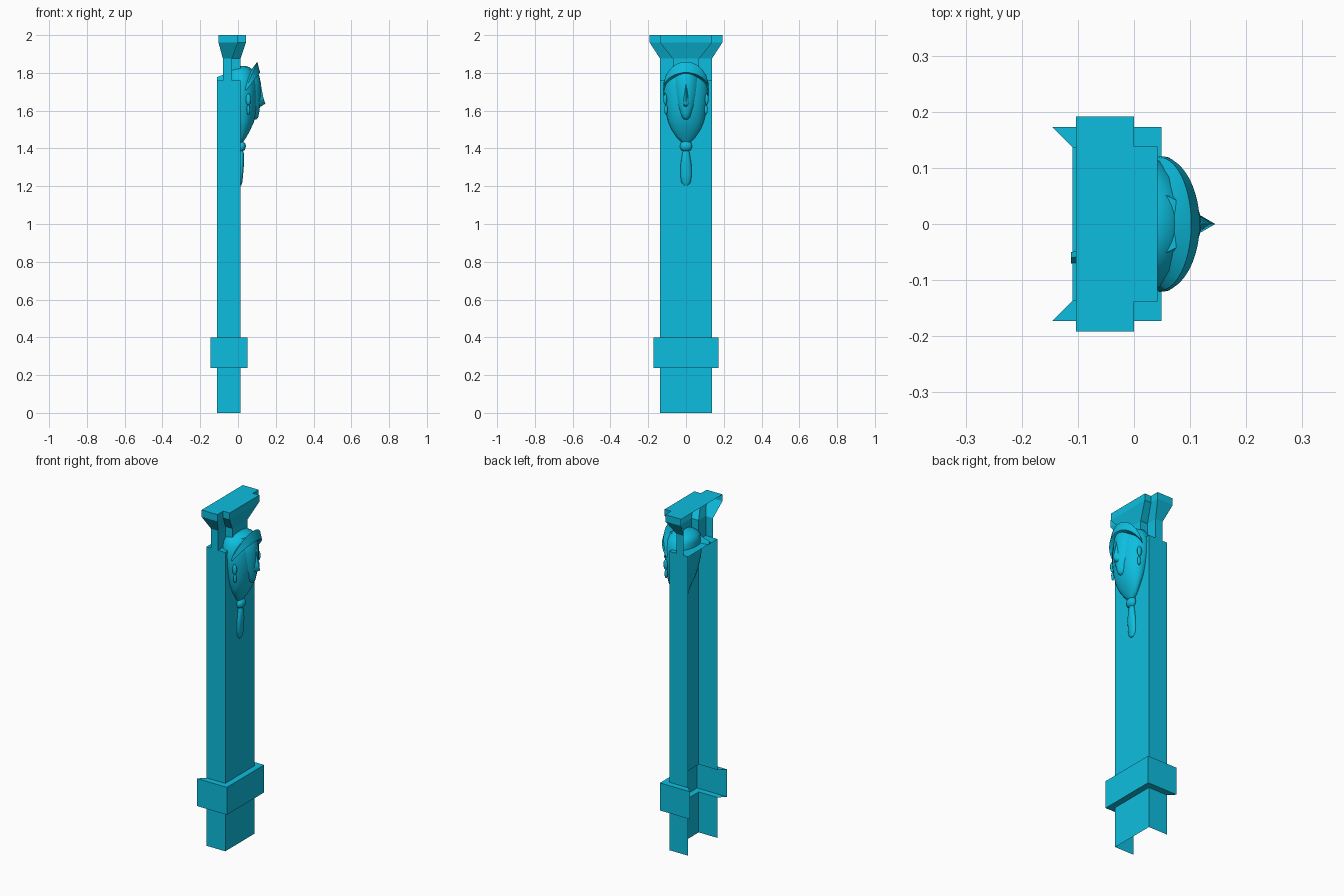
import bpy, bmesh
from math import cos, sin, pi, radians

if "Cube" in bpy.data.objects:
    bpy.data.objects.remove(bpy.data.objects["Cube"])

paint = bpy.data.materials.new("cyan_paint")
paint.diffuse_color = (.004, .515, .737, 1)
paint.use_nodes = True
paint.node_tree.nodes["Principled BSDF"].inputs["Base Color"].default_value = paint.diffuse_color


def shade(ob, angle=50):
    bpy.ops.object.select_all(action='DESELECT')
    ob.select_set(True)
    bpy.context.view_layer.objects.active = ob
    bpy.ops.object.shade_smooth_by_angle(angle=radians(angle))


def loft(name, rings, closed=False, cap_start=False, cap_end=False, smooth=False):
    """Skin a list of point rings into one surface."""
    bm = bmesh.new()
    vs = [[bm.verts.new(p) for p in ring] for ring in rings]
    n = len(rings[0])
    for a, b in zip(vs, vs[1:]):
        for i in range(n if closed else n - 1):
            j = (i + 1) % n
            bm.faces.new((a[i], a[j], b[j], b[i]))
    if cap_start:
        bm.faces.new(vs[0][::-1])
    if cap_end:
        bm.faces.new(vs[-1])
    bmesh.ops.recalc_face_normals(bm, faces=bm.faces)
    me = bpy.data.meshes.new(name)
    bm.to_mesh(me)
    bm.free()
    me.materials.append(paint)
    ob = bpy.data.objects.new(name, me)
    bpy.context.collection.objects.link(ob)
    if smooth:
        shade(ob)
    return ob


def rounded(name, levels, n=28):
    """Smooth body from levels of (z, back x, front x, half width)."""
    rings = []
    for z, back, front, w in levels:
        mid = max(back, min(.03, (back + front) / 2))
        ring = []
        for k in range(n):
            c, s = cos(2 * pi * k / n), sin(2 * pi * k / n)
            ring.append((mid + c * ((front - mid) if c > 0 else (mid - back)), w * s, z))
        rings.append(ring)
    return loft(name, rings, True, True, True, True)


# Open-backed shaft with its band, mitred at the back
def shaft_ring(z, o):
    return [(-.11 - o, .137 + o, z), (.013 + o, .137 + o, z),
            (.013 + o, -.137 - o, z), (-.11 - o, -.137 - o, z)]


loft("shaft_with_band", [shaft_ring(z, o) for z, o in
     ((0, 0), (.238, 0), (.238, .036), (.40, .036), (.40, 0), (1.76, 0))], cap_end=True)


# Flared stepped capital, open at the back
def capital_ring(z, back, step, front, wide, narrow):
    half = [(back, wide, z), (step, wide, z), (step, narrow, z), (front, narrow, z)]
    return half + [(x, -y, h) for x, y, h in reversed(half)]


neck, flare = (-.08, -.033, .013, .137, .07), (-.103, 0, .042, .192, .138)
loft("capital", [capital_ring(1.76, *neck), capital_ring(1.875, *neck),
                 capital_ring(1.96, *flare), capital_ring(2.0, *flare)], cap_end=True)

# Hair and beard mass behind the face
rounded("hair_and_beard", [
    (1.43, 0, .025, .022), (1.46, 0, .045, .050), (1.50, -.01, .066, .077),
    (1.54, -.03, .084, .094), (1.60, -.05, .098, .108), (1.67, -.065, .103, .118),
    (1.74, -.07, .102, .120), (1.79, -.07, .094, .106), (1.815, -.06, .080, .085),
    (1.83, -.03, .060, .055), (1.836, 0, .042, .025)])

# Face mask
rounded("face", [
    (1.553, .04, .096, .014), (1.565, .04, .107, .030), (1.59, .03, .112, .045),
    (1.63, .02, .117, .061), (1.68, .02, .120, .072), (1.74, .02, .120, .078),
    (1.78, .02, .114, .074), (1.82, .02, .100, .055)])

# Nose wedge blending into the brow
nose = loft("nose", [
    [(.105, y * .5, 1.76), (.119, 0, 1.76), (.105, -y * .5, 1.76)] if z is None else
    [(.105, y, z), (tip, 0, z), (.105, -y, z)]
    for y, tip, z in ((.012, 0, None), (.016, .124, 1.72), (.020, .134, 1.67),
                      (.023, .145, 1.637), (.014, .121, 1.622))], True, True, True)
shade(nose, 100)

# Raised hair crest curving over the brow, sloping back into the hair
crest = []
for k in range(29):
    t = radians(-90 + 180 * k / 28)
    c, s = cos(t), sin(t)
    crest.append([(.03 + .055 * c, .108 * s, 1.71 + .075 * c),
                  (.045 + .072 * c, .121 * s, 1.71 + .092 * c),
                  (.045 + .057 * c, .119 * s, 1.725 + .134 * c),
                  (.035 + .040 * c, .108 * s, 1.725 + .098 * c),
                  (.02 + .020 * c, .092 * s, 1.71 + .090 * c)])
loft("crest", crest, True, True, True, True)

# Beard knot and hanging braid
rounded("beard_knot", [(1.383, 0, .022, .012), (1.392, 0, .036, .026), (1.41, 0, .042, .033),
                       (1.428, 0, .038, .028), (1.44, 0, .025, .014)], 16)
rounded("beard_braid", [(1.205, 0, .018, .010), (1.22, 0, .023, .025), (1.26, 0, .027, .030),
                        (1.32, 0, .032, .028), (1.37, 0, .032, .020), (1.395, 0, .025, .014)], 16)

# Ears with small drops on both sides
for side in (-1, 1):
    for part, x, y, z, size in (("ear", .055, .110, 1.66, (.014, .010, .030)),
                                ("ear_drop", .055, .106, 1.605, (.009, .009, .026))):
        bpy.ops.mesh.primitive_uv_sphere_add(segments=12, ring_count=8, radius=1,
                                             location=(x, side * y, z))
        ob = bpy.context.object
        ob.name = part + ("_right" if side < 0 else "_left")
        ob.scale = size
        ob.data.materials.append(paint)
        shade(ob)

# Loose lock poking out behind the neck
loft("rear_lock", [[(-.112, -.07, 1.76), (-.112, -.05, 1.76), (-.112, -.06, 1.777)],
                   [(-.03, -.075, 1.74), (-.03, -.03, 1.74), (-.03, -.05, 1.81)]],
     True, True, True)
